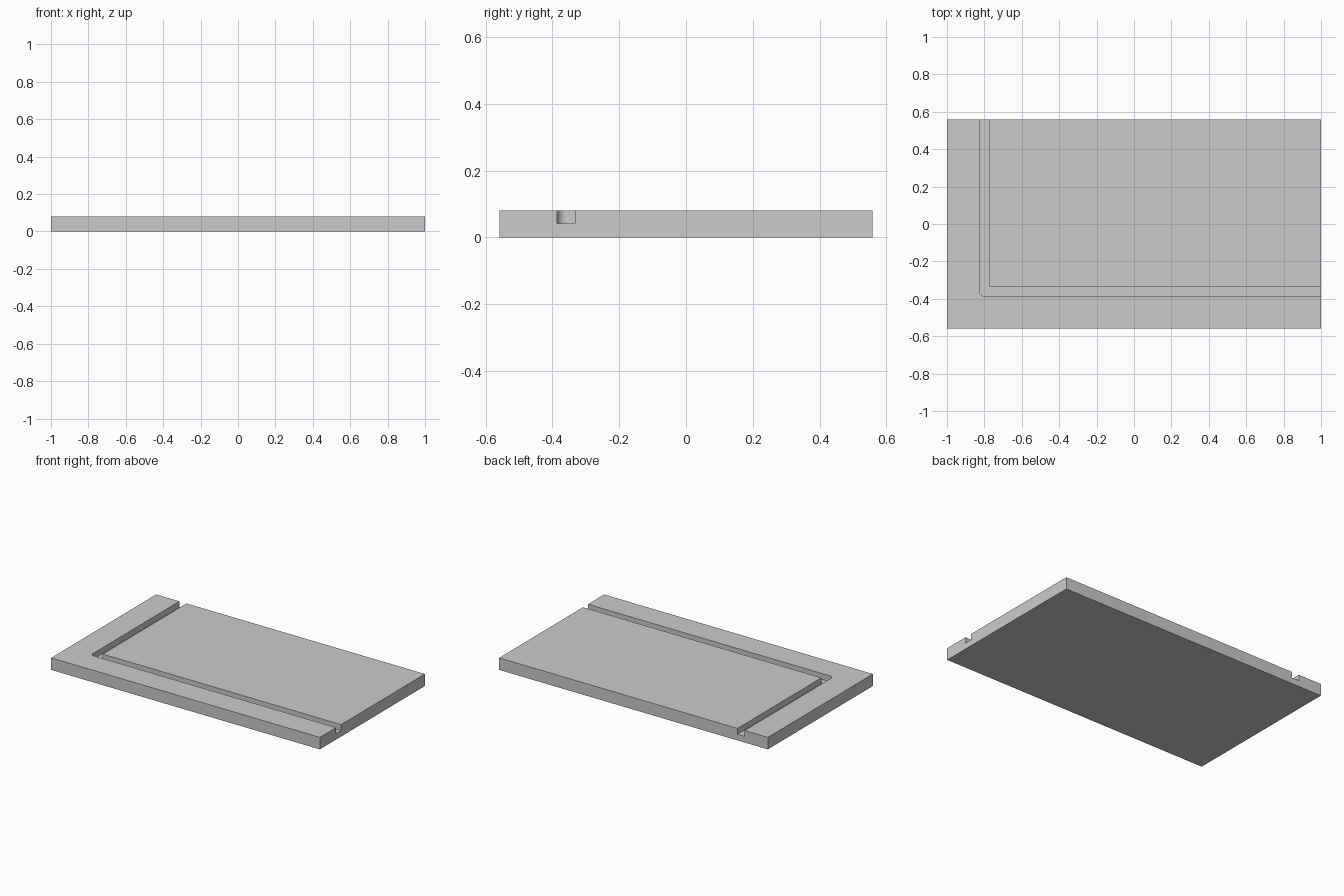
import bpy, bmesh
from math import cos, sin, pi

if "Cube" in bpy.data.objects:
    bpy.data.objects.remove(bpy.data.objects["Cube"])

HALF_X, HALF_Y, HEIGHT = 1.0, 0.558, 0.081
FLOOR = 0.041                    # groove floor height
OUT_X, OUT_Y = -0.827, -0.386    # outer groove walls
WIDTH, RADIUS = 0.053, 0.027     # groove width, outer corner radius
OVER = 0.1                       # cutter overshoot past the plate


def prism(name, outline, z0, z1):
    """Extrude a counter-clockwise outline from z0 to z1."""
    bm = bmesh.new()
    face = bm.faces.new([bm.verts.new((x, y, z0)) for x, y in outline])
    ext = bmesh.ops.extrude_face_region(bm, geom=[face])
    verts = [g for g in ext["geom"] if isinstance(g, bmesh.types.BMVert)]
    bmesh.ops.translate(bm, verts=verts, vec=(0, 0, z1 - z0))
    bmesh.ops.recalc_face_normals(bm, faces=bm.faces)
    mesh = bpy.data.meshes.new(name)
    bm.to_mesh(mesh)
    bm.free()
    obj = bpy.data.objects.new(name, mesh)
    bpy.context.collection.objects.link(obj)
    return obj


# Flat rectangular plate
plate = prism("plate", [(-HALF_X, -HALF_Y), (HALF_X, -HALF_Y),
                        (HALF_X, HALF_Y), (-HALF_X, HALF_Y)], 0, HEIGHT)

# L-shaped groove: rounded outer corner, sharp inner corner
STEPS = 12
arc = [(OUT_X + RADIUS + RADIUS * cos(a), OUT_Y + RADIUS + RADIUS * sin(a))
       for a in (pi + i * pi / 2 / STEPS for i in range(STEPS + 1))]
outline = arc + [(HALF_X + OVER, OUT_Y), (HALF_X + OVER, OUT_Y + WIDTH),
                 (OUT_X + WIDTH, OUT_Y + WIDTH),
                 (OUT_X + WIDTH, HALF_Y + OVER), (OUT_X, HALF_Y + OVER)]
cutter = prism("groove_cutter", outline, FLOOR, HEIGHT + OVER)

# Cut the groove into the plate, then discard the cutter
mod = plate.modifiers.new("groove", "BOOLEAN")
mod.operation, mod.solver, mod.object = "DIFFERENCE", "EXACT", cutter
bpy.context.view_layer.objects.active = plate
plate.select_set(True)
bpy.ops.object.modifier_apply(modifier=mod.name)
bpy.data.objects.remove(cutter)
bpy.ops.object.shade_smooth_by_angle(angle=pi / 6)
